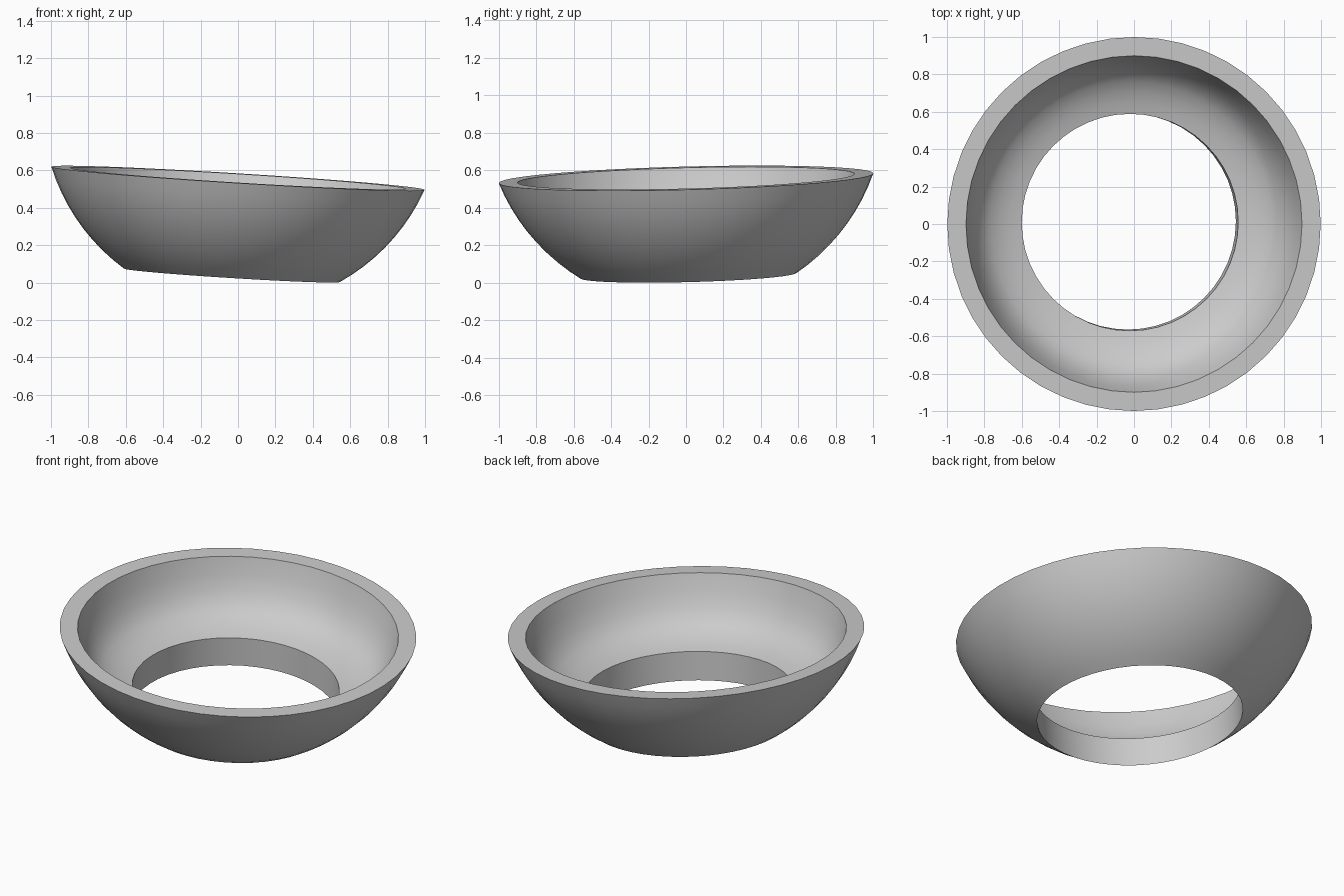
import bpy, bmesh, math
from mathutils import Vector

if "Cube" in bpy.data.objects:
    bpy.data.objects.remove(bpy.data.objects["Cube"])

SEGMENTS = 48
RIM_R, HOLE_R, DEPTH = 1.0, 0.578, 0.52
TILT_AXIS = Vector((0.062, -0.026, 1.0))

# Outer wall: arc of a sphere centred above the rim
C = 0.38
R = math.hypot(RIM_R, C)
STEPS = 9
a0 = math.atan2(-C, RIM_R)
a1 = math.atan2(-(C + DEPTH), HOLE_R)
profile = []
for i in range(STEPS + 1):
    a = a0 + (a1 - a0) * i / STEPS
    profile.append((R * math.cos(a), R * math.sin(a) + C))

# Straight hole wall, shallow inner floor, steep inner side, flat rim
profile += [(0.58, -0.347), (0.64, -0.332), (0.70, -0.309), (0.755, -0.278),
            (0.795, -0.243), (0.835, -0.185), (0.872, -0.10), (0.90, 0.0)]

# Revolve the closed profile into a ring
bm = bmesh.new()
rings = []
for s in range(SEGMENTS):
    t = 2 * math.pi * s / SEGMENTS
    rings.append([bm.verts.new((r * math.cos(t), r * math.sin(t), z)) for r, z in profile])
n = len(profile)
for s in range(SEGMENTS):
    a, b = rings[s], rings[(s + 1) % SEGMENTS]
    for i in range(n):
        j = (i + 1) % n
        bm.faces.new((a[i], a[j], b[j], b[i]))
bmesh.ops.recalc_face_normals(bm, faces=bm.faces)

# Tip the ring slightly, then centre it and stand it on the ground
rot = Vector((0, 0, 1)).rotation_difference(TILT_AXIS.normalized())
bmesh.ops.transform(bm, matrix=rot.to_matrix().to_4x4(), verts=bm.verts)
lo = [min(v.co[k] for v in bm.verts) for k in range(3)]
hi = [max(v.co[k] for v in bm.verts) for k in range(3)]
offset = Vector((-(lo[0] + hi[0]) / 2, -(lo[1] + hi[1]) / 2, -lo[2]))
bmesh.ops.translate(bm, vec=offset, verts=bm.verts)

mesh = bpy.data.meshes.new("open_bowl_ring")
bm.to_mesh(mesh)
bm.free()
bowl = bpy.data.objects.new("open_bowl_ring", mesh)
bpy.context.collection.objects.link(bowl)

# Smooth walls with crisp rim and hole edges
bpy.context.view_layer.objects.active = bowl
bowl.select_set(True)
bpy.ops.object.shade_smooth_by_angle(angle=math.radians(30))
